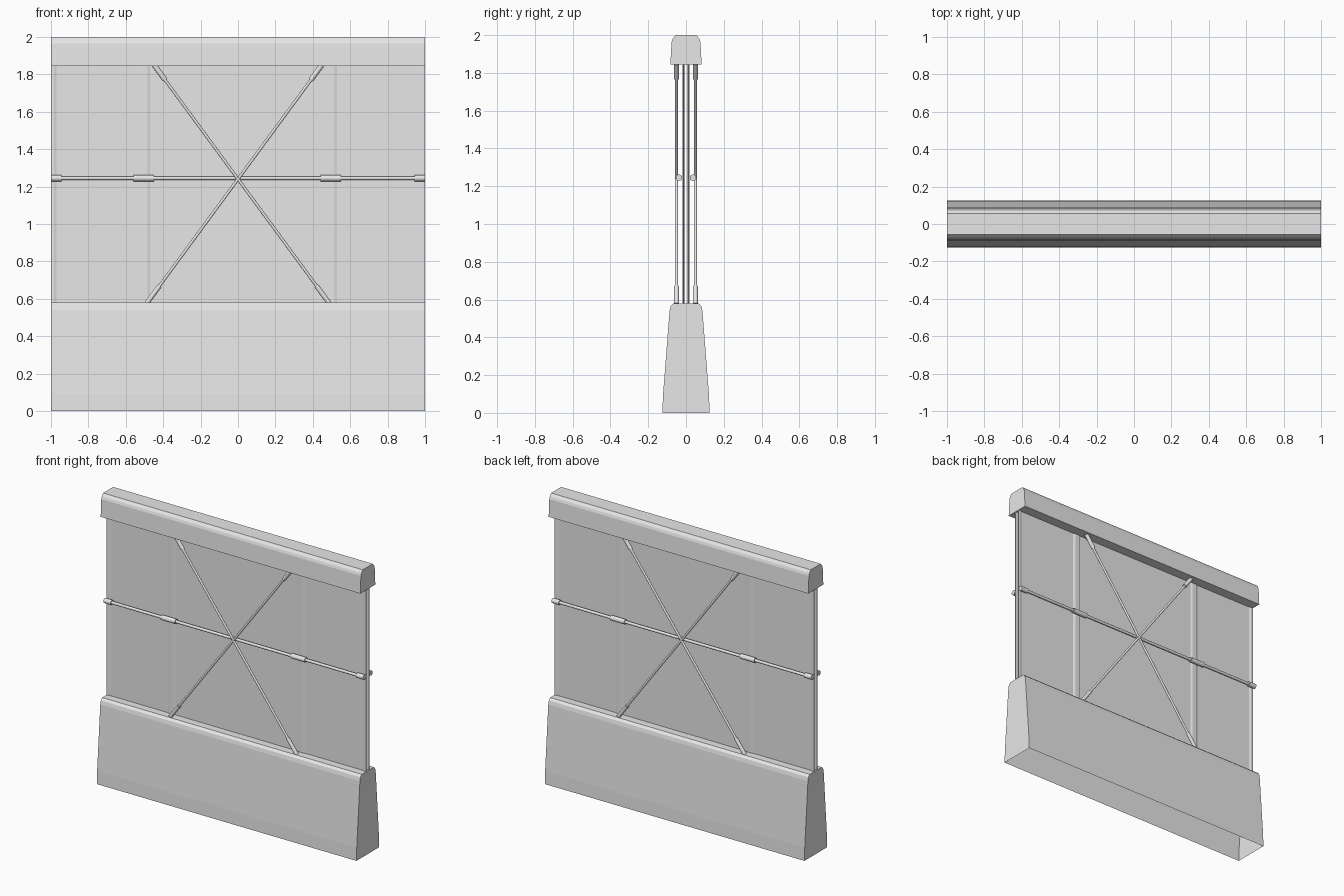
import bpy, bmesh
from mathutils import Vector

if "Cube" in bpy.data.objects:
    bpy.data.objects.remove(bpy.data.objects["Cube"])

grey = bpy.data.materials.new("concrete grey")
grey.diffuse_color = (0.8, 0.8, 0.8, 1)
grey.use_nodes = True
grey.node_tree.nodes["Principled BSDF"].inputs["Base Color"].default_value = grey.diffuse_color


def finish(name, bm, smooth=False):
    bmesh.ops.recalc_face_normals(bm, faces=bm.faces[:])
    me = bpy.data.meshes.new(name)
    bm.to_mesh(me)
    bm.free()
    me.materials.append(grey)
    ob = bpy.data.objects.new(name, me)
    bpy.context.collection.objects.link(ob)
    if smooth:
        bpy.context.view_layer.objects.active = ob
        ob.select_set(True)
        bpy.ops.object.shade_smooth_by_angle(angle=0.7)
        ob.select_set(False)
    return ob


def beam(name, half, open_bottom):
    """Mirrored (y, z) half profile swept along x; first point is the bottom edge."""
    ring = half + [(-y, z) for y, z in reversed(half)]
    bm = bmesh.new()
    ends = [[bm.verts.new((x, y, z)) for y, z in ring] for x in (-1, 1)]
    for e in ends:
        bm.faces.new(e)
    n = len(ring)
    for i in range(n - 1 if open_bottom else n):
        j = (i + 1) % n
        bm.faces.new((ends[0][i], ends[0][j], ends[1][j], ends[1][i]))
    finish(name, bm)


def rod(name, a, b, radius, sides=12):
    a, b = Vector(a), Vector(b)
    d = b - a
    bm = bmesh.new()
    bmesh.ops.create_cone(bm, cap_ends=True, segments=sides, radius1=radius,
                          radius2=radius, depth=d.length)
    bm.transform(d.to_track_quat('Z', 'Y').to_matrix().to_4x4())
    bmesh.ops.translate(bm, verts=bm.verts[:], vec=(a + b) / 2)
    finish(name, bm, True)


def sheet(name, x0, x1, side):
    """Thin upright sheet whose vertical edges flare outwards."""
    w, t = 0.03, 0.004
    outline = [(x0, 0.018), (x0 + w / 2, 0.018), (x0 + w, 0.013),
               (x1 - w, 0.013), (x1 - w / 2, 0.018), (x1, 0.018)]
    ring = outline + [(x, y - t) for x, y in reversed(outline)]
    bm = bmesh.new()
    lo, hi = [[bm.verts.new((x, y * side, z)) for x, y in ring] for z in (0.57, 1.85)]
    n = len(ring)
    bm.faces.new(lo)
    bm.faces.new(hi)
    for i in range(n):
        j = (i + 1) % n
        bm.faces.new((lo[i], lo[j], hi[j], hi[i]))
    finish(name, bm)


# Tapered base (hollow underneath) and capping beam
beam("base", [(0.125, 0), (0.122, 0.09), (0.087, 0.54), (0.081, 0.565), (0.066, 0.58)], True)
beam("top_cap", [(0.083, 1.845), (0.076, 1.965), (0.070, 1.982), (0.055, 2.0)], False)

for side, label in ((-1, "front"), (1, "back")):
    # Wall sheets
    for i, (x0, x1) in enumerate(((-1, -0.5), (-0.5, 0.5), (0.5, 1))):
        sheet(f"{label}_sheet_{i + 1}", x0, x1, side)

    # Horizontal tie rod with sleeves at the seams and ends
    y, z = 0.037 * side, 1.245
    rod(f"{label}_tie_rod", (-1, y, z), (1, y, z), 0.010)
    for i, (x0, x1) in enumerate(((-1, -0.945), (-0.56, -0.45), (0.44, 0.55), (0.945, 1))):
        rod(f"{label}_tie_sleeve_{i + 1}", (x0, y, z), (x1, y, z), 0.017)

    # Crossed brace rods with sleeves at both ends
    for s, hand in ((-1, "left"), (1, "right")):
        def at(h):
            return (s * 0.735 * (h - 1.24), 0.05 * side, h)
        rod(f"{label}_brace_{hand}", at(0.575), at(1.85), 0.008)
        rod(f"{label}_brace_lower_sleeve_{hand}", at(0.575), at(0.67), 0.013)
        rod(f"{label}_brace_upper_sleeve_{hand}", at(1.77), at(1.85), 0.014)
